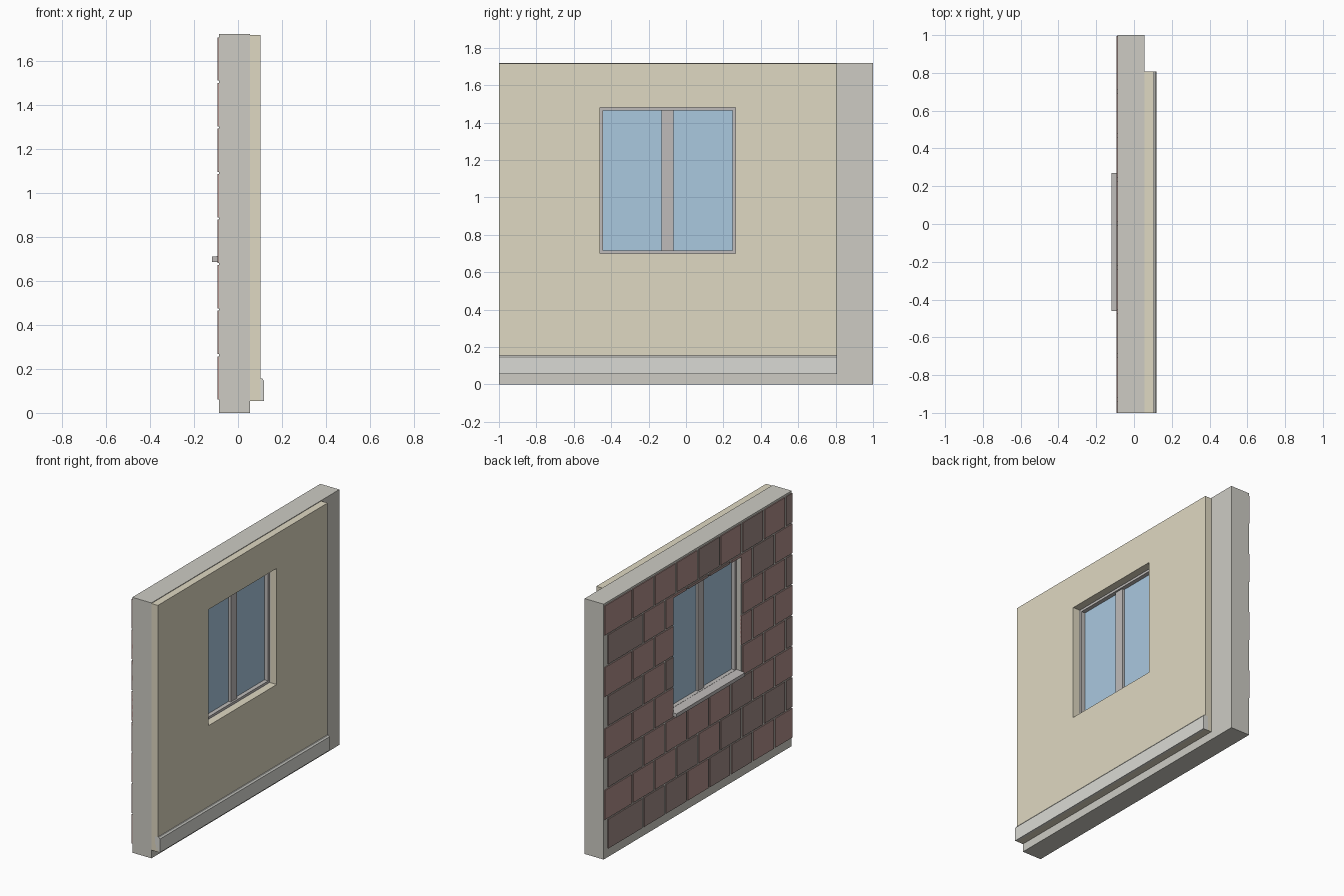
import bpy, bmesh, random

if "Cube" in bpy.data.objects:
    bpy.data.objects.remove(bpy.data.objects["Cube"])

random.seed(4)


def material(name, r, g, b):
    m = bpy.data.materials.new(name)
    m.diffuse_color = (r, g, b, 1)
    m.use_nodes = True
    m.node_tree.nodes["Principled BSDF"].inputs["Base Color"].default_value = m.diffuse_color
    return m


CORE = material("concrete", 0.61, 0.60, 0.55)
PLASTER = material("inner_lining", 0.74, 0.69, 0.54)
TRIM = material("trim", 0.70, 0.70, 0.66)
FRAME = material("frame", 0.52, 0.50, 0.49)
GLASS = material("glass", 0.40, 0.58, 0.74)
RED = material("red_brick", 0.44, 0.28, 0.26)
DARK = material("dark_brick", 0.36, 0.26, 0.24)


def finish(name, bm, mat):
    bmesh.ops.recalc_face_normals(bm, faces=bm.faces)
    me = bpy.data.meshes.new(name)
    bm.to_mesh(me)
    bm.free()
    ob = bpy.data.objects.new(name, me)
    bpy.context.collection.objects.link(ob)
    if mat:
        me.materials.append(mat)
    return ob


def boxes(name, ranges, mat):
    """One object from boxes given as (x0, x1, y0, y1, z0, z1)."""
    bm = bmesh.new()
    for x0, x1, y0, y1, z0, z1 in ranges:
        for v in bmesh.ops.create_cube(bm, size=1)["verts"]:
            v.co = (x0 + (v.co.x + .5) * (x1 - x0),
                    y0 + (v.co.y + .5) * (y1 - y0),
                    z0 + (v.co.z + .5) * (z1 - z0))
    return finish(name, bm, mat)


def extrude_y(name, profile, y0, y1, mat):
    bm = bmesh.new()
    face = bm.faces.new([bm.verts.new((x, y0, z)) for x, z in profile])
    new = bmesh.ops.extrude_face_region(bm, geom=[face])["geom"]
    bm.faces.ensure_lookup_table()
    for v in new:
        if isinstance(v, bmesh.types.BMVert):
            v.co.y = y1
    if not any(f is face for f in bm.faces):
        bm.faces.new([v for v in face.verts])
    return finish(name, bm, mat)


# Window opening
WY0, WY1, WZ0, WZ1 = -0.46, 0.265, 0.70, 1.482
cutter = boxes("opening_cutter", [(-.3, .3, WY0, WY1, WZ0, WZ1)], None)
cutter.hide_render = True
cutter.hide_viewport = True


def cut(ob):
    mod = ob.modifiers.new("opening", 'BOOLEAN')
    mod.object = cutter
    mod.operation = 'DIFFERENCE'
    mod.solver = 'EXACT'


# Wall core and inner lining
cut(boxes("wall_core", [(-.087, .055, -1, 1, 0, 1.72)], CORE))
cut(boxes("inner_lining", [(.055, .103, -1, .807, .055, 1.716)], PLASTER))

# Staggered brick facing on the outer side
red, dark = [], []
pitch, gap = 0.233, 0.018
for row in range(8):
    z0 = 0.06 + row * 0.207
    start, joint = (0.957, 0.595) if row % 2 == 0 else (0.995, 0.71)
    y1, first = start, True
    while y1 > -0.98:
        y0 = joint if first else max(y1 - pitch + gap, -1)
        brick = (-.093, -.082, y0, y1, z0, z0 + 0.197)
        is_dark = row % 2 == 0 if first else random.random() < 0.3
        (dark if is_dark else red).append(brick)
        y1, first = y0 - gap, False
cut(boxes("red_bricks", red, RED))
cut(boxes("dark_bricks", dark, DARK))

# Skirting with chamfered top edge
extrude_y("skirting", [(.08, .055), (.118, .055), (.118, .146), (.110, .156), (.08, .156)],
          -1, .807, TRIM)

# Window frame ring, mullion, panes and outer sill
t = 0.016
fx = (-.055, .05)
boxes("window_frame", [
    (*fx, WY0, WY0 + t, WZ0, WZ1), (*fx, WY1 - t, WY1, WZ0, WZ1),
    (*fx, WY0 + t, WY1 - t, WZ0, WZ0 + t), (*fx, WY0 + t, WY1 - t, WZ1 - t, WZ1)], FRAME)
boxes("mullion", [(-.042, .038, -.13, -.067, WZ0 + t, WZ1 - t)], FRAME)
boxes("glass_panes", [(-.028, .022, a, b, WZ0 + t, WZ1 - t)
                      for a, b in ((WY0 + t, -.13), (-.067, WY1 - t))], GLASS)
extrude_y("outer_sill", [(-.04, .716), (-.118, .71), (-.118, .686), (-.04, .686)],
          WY0, .27, FRAME)
